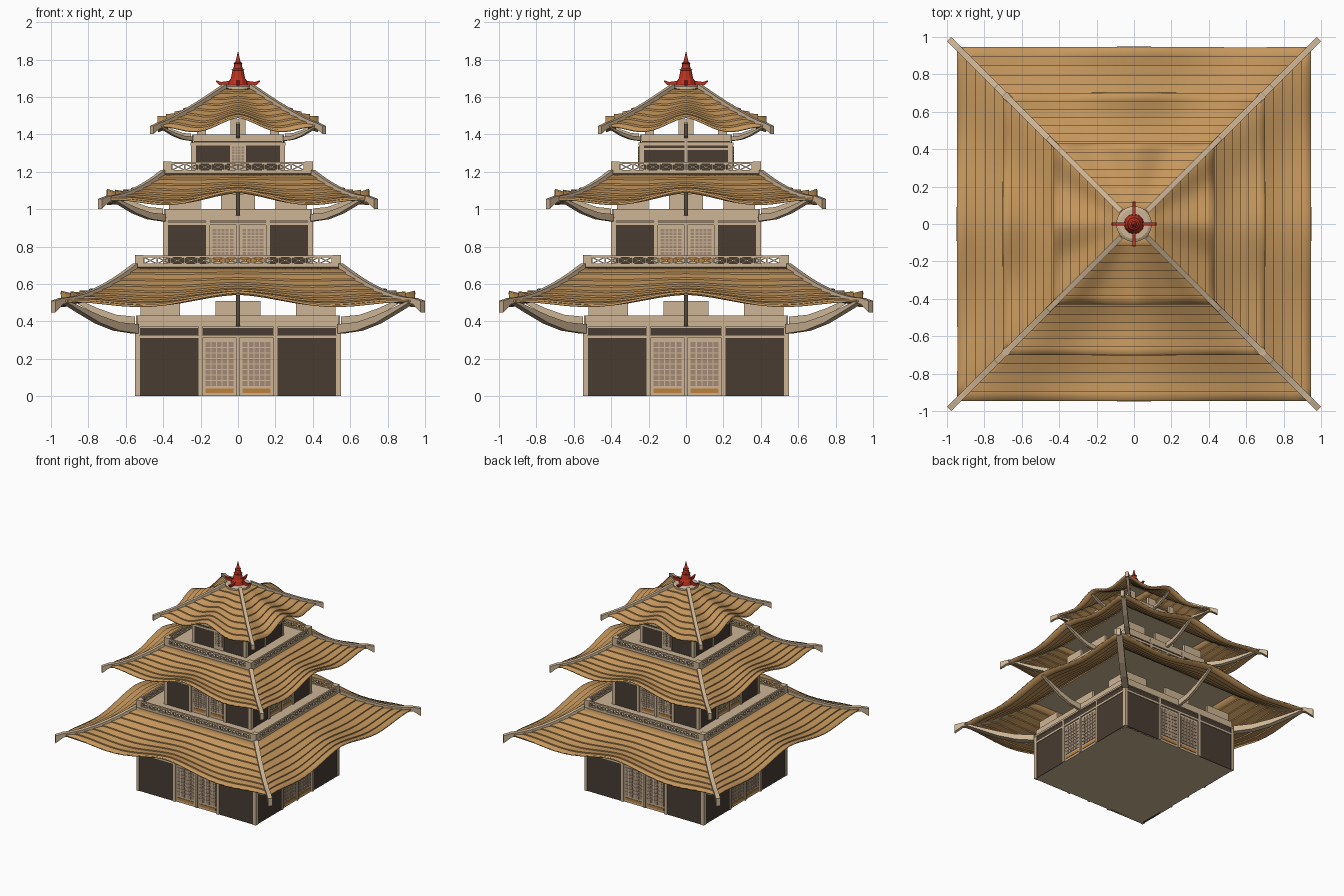
import bpy, bmesh, math
from mathutils import Vector, Matrix

if "Cube" in bpy.data.objects:
    bpy.data.objects.remove(bpy.data.objects["Cube"])


def mat(name, rgb):
    m = bpy.data.materials.new(name)
    m.diffuse_color = (*rgb, 1)
    m.use_nodes = True
    m.node_tree.nodes["Principled BSDF"].inputs["Base Color"].default_value = m.diffuse_color
    return m


BEIGE = mat("pale_wood", (0.61, 0.46, 0.30))
DARK = mat("dark_panel", (0.065, 0.045, 0.032))
ROOF = mat("roof_tan", (0.56, 0.31, 0.11))
RED = mat("red_finial", (0.51, 0.03, 0.013))
ORANGE = mat("orange_wood", (0.51, 0.22, 0.045))
TAUPE = mat("lattice_fill", (0.36, 0.25, 0.18))


def finish(name, bm, m):
    me = bpy.data.meshes.new(name)
    bm.to_mesh(me)
    bm.free()
    me.materials.append(m)
    ob = bpy.data.objects.new(name, me)
    bpy.context.collection.objects.link(ob)
    return ob


def boxes(name, items, m, sides=(0, 1, 2, 3)):
    """items: (x0, x1, y0, y1, z0, z1[, tilt]) on the front side, turned to each side"""
    bm = bmesh.new()
    for k in sides:
        turn = Matrix.Rotation(k * math.pi / 2, 4, 'Z')
        for b in items:
            x0, x1, y0, y1, z0, z1 = b[:6]
            mx = turn @ Matrix.Translation(((x0 + x1) / 2, (y0 + y1) / 2, (z0 + z1) / 2))
            if len(b) > 6:
                mx = mx @ Matrix.Rotation(b[6], 4, 'Y')
            bmesh.ops.create_cube(bm, size=1, matrix=mx @ Matrix.Diagonal((x1 - x0, y1 - y0, z1 - z0, 1)))
    return finish(name, bm, m)


def strips(name, lower, upper, width, m, diagonal):
    """Upright curved plate between two (r, z) lines, repeated on four directions"""
    bm = bmesh.new()
    s = math.sqrt(2) if diagonal else 1
    for k in range(4):
        a = k * math.pi / 2 + (math.pi / 4 if diagonal else 0)
        d = Vector((math.cos(a), math.sin(a), 0))
        n = Vector((-d.y, d.x, 0)) * width / 2
        rows = []
        for (r0, z0), (r1, z1) in zip(lower, upper):
            lo, hi = d * r0 * s + Vector((0, 0, z0)), d * r1 * s + Vector((0, 0, z1))
            rows.append([bm.verts.new(p) for p in (lo - n, lo + n, hi + n, hi - n)])
        for p, q in zip(rows, rows[1:]):
            for i in range(4):
                bm.faces.new((p[i], p[(i + 1) % 4], q[(i + 1) % 4], q[i]))
        bm.faces.new(rows[0][::-1])
        bm.faces.new(rows[-1])
    bmesh.ops.recalc_face_normals(bm, faces=bm.faces)
    return finish(name, bm, m)


def lathe(name, profile, seg, m):
    bm = bmesh.new()
    vs = [bm.verts.new((r, 0, z)) for r, z in profile]
    es = [bm.edges.new(e) for e in zip(vs, vs[1:])]
    bmesh.ops.spin(bm, geom=vs + es, cent=(0, 0, 0), axis=(0, 0, 1), angle=2 * math.pi, steps=seg)
    bmesh.ops.remove_doubles(bm, verts=bm.verts, dist=1e-4)
    bmesh.ops.recalc_face_normals(bm, faces=bm.faces)
    return finish(name, bm, m)


def roof(tag, r0, R, z_top, z_eave, power, courses):
    # stepped, concave roof with waved eaves
    def base(t):
        return z_top - (z_top - z_eave) * (1 - (1 - t) ** power)

    def wave(u, t):
        return t ** 1.5 * (0.025 * (math.cos(2 * math.pi * u) - 1) + 0.05 * (1 - u))

    rings = []
    for i in range(courses):
        rings += [(i / courses, 0), ((i + 1) / courses, 0.009)]
    N = 24
    bm = bmesh.new()
    for k in range(4):
        turn = Matrix.Rotation(k * math.pi / 2, 3, 'Z')
        grid = []
        for t, dz in rings:
            r = r0 + (R - r0) * t
            grid.append([bm.verts.new(turn @ Vector((u * r, -r, base(t) + wave(abs(u), t) + dz)))
                         for u in (2 * j / N - 1 for j in range(N + 1))])
        for a, b in zip(grid, grid[1:]):
            for j in range(N):
                bm.faces.new((a[j], b[j], b[j + 1], a[j + 1]))
    bmesh.ops.remove_doubles(bm, verts=bm.verts, dist=1e-4)
    ob = finish(tag + "_roof", bm, ROOF)
    sol = ob.modifiers.new("thickness", 'SOLIDIFY')
    sol.thickness, sol.offset = 0.012, -1
    bpy.context.view_layer.objects.active = ob
    ob.select_set(True)
    bpy.ops.object.shade_smooth_by_angle(angle=math.radians(25))
    ob.select_set(False)
    # corner ridges with drooping tips
    w = 0.022 + 0.012 * R
    path = [(r0 + (R - r0) * i / 10, base(i / 10)) for i in range(11)]
    tip = 0.02 + 0.025 * R
    lower = [(r, z - 0.012) for r, z in path] + [(R + tip, z_eave - 0.02 - 0.04 * R)]
    upper = [(r, z + 0.02) for r, z in path] + [(R + tip, z_eave + 0.005)]
    strips(tag + "_corner_ridges", lower, upper, w, BEIGE, True)


def brackets(tag, r, z, s, mid_rise):
    # crescent arms carrying the eaves
    lo = [(0, 0), (.1, .015), (.2, .055), (.3, .115), (.38, .165)]
    hi = [(0, .05), (.1, .06), (.2, .095), (.3, .14), (.38, .178)]

    def place(pts, rise):
        return [(r + x * s, z + y * s + rise) for x, y in pts]
    strips(tag + "_corner_brackets", place(lo, 0), place(hi, 0), 0.05 * s, BEIGE, True)
    strips(tag + "_middle_brackets", place(lo, mid_rise), place(hi, mid_rise), 0.022, BEIGE, False)


def body(tag, h, z0, z1, gap_mid, gap_out):
    boxes(tag + "_body", [(-h + .01, h - .01, -h + .01, h - .01, z0, z1)], BEIGE, (0,))
    boxes(tag + "_corner_posts", [(-h, -h + .025, -h, -h + .025, z0, z1 - .045)], BEIGE)
    boxes(tag + "_top_beam", [(-h, h, -h - .003, -h + .02, z1 - .06, z1 - .045),
                              (-h + .02, h - .02, -h + .004, -h + .03, z1 - .045, z1)], BEIGE)
    # plates in the open gap under the roof
    y0, y1 = -h + .03, -h + .05
    boxes(tag + "_roof_supports", [(-gap_mid, gap_mid, y0, y1, z1, z1 + .08)] +
          [(min(s * gap_out, s * (h - .03)), max(s * gap_out, s * (h - .03)), y0, y1, z1, z1 + .08)
           for s in (-1, 1)], BEIGE)


def walls(tag, h, z0, zt, d):
    # dark panels and frieze, then the sliding lattice doors
    y = -h + .005
    xs = [(-h + .025, -d - .02), (d + .02, h - .025)]
    boxes(tag + "_wall_panels", [(a, b, y, y + .02, z0, zt) for a, b in xs], DARK)
    boxes(tag + "_frieze_panels", [(a, b, y, y + .02, zt + .018, zt + .055)
                                   for a, b in xs + [(-d, d)]], DARK)
    boxes(tag + "_door_posts", [(s * (d + .01) - .01, s * (d + .01) + .01, -h - .002, -h + .02, z0, zt + .06)
                                for s in (-1, 1)] + [(-.008, .008, -h, -h + .02, z0, zt)] +
          [(-h, h, -h, -h + .02, zt, zt + .015)], BEIGE)
    fill, bars, kick = [], [], []
    for s in (-1, 1):
        a, b = sorted((s * .025, s * (d - .015)))
        za, zb = z0 + .055, zt - .02
        fill.append((a, b, y + .001, y + .02, za, zb))
        kick.append((a, b, y + .001, y + .02, z0 + .018, z0 + .04))
        for i in range(1, 5):
            x = a + (b - a) * i / 5
            bars.append((x - .003, x + .003, y - .003, y + .01, za, zb))
        for i in range(1, 8):
            z = za + (zb - za) * i / 8
            bars.append((a, b, y - .003, y + .01, z - .003, z + .003))
    boxes(tag + "_door_lattice_fill", fill, TAUPE)
    boxes(tag + "_door_lattice_bars", bars, BEIGE)
    boxes(tag + "_door_kick_boards", kick, ORANGE)


def balcony(tag, h, z, cells):
    boxes(tag + "_balcony_floor", [(-h, h, -h, h, z - .02, z)], BEIGE, (0,))
    y0, y1 = -h, -h + .012
    items = [(-h, -h + .045, y0, y0 + .045, z, z + .055),
             (-h, h, y0, y1, z + .042, z + .053), (-h, h, y0, y1, z, z + .008)]
    w = 2 * (h - .045) / cells
    tilt = math.atan2(.036, w)
    L = math.hypot(.036, w) / 2
    for i in range(cells):
        x = -h + .045 + w * (i + .5)
        for s in (-1, 1):
            items.append((x - L, x + L, y0 + .003, y0 + .009, z + .022, z + .028, s * tilt))
        items.append((x + w / 2 - .004, x + w / 2 + .004, y0, y1, z, z + .05))
    boxes(tag + "_balcony_railing", items, BEIGE)


# ground storey
body("lower", .55, 0, .43, .12, .31)
walls("lower", .55, 0, .31, .19)
brackets("lower", .55, .335, 1, .04)
roof("lower", .55, .945, .69, .505, 1.7, 8)
balcony("lower", .55, .70, 14)

# middle storey
body("middle", .40, .70, 1.0, .09, .2)
walls("middle", .40, .70, .915, .15)
brackets("middle", .40, .935, .77, .03)
roof("middle", .40, .70, 1.19, 1.05, 1.7, 7)
balcony("middle", .40, 1.20, 10)

# top storey: plain panels, small door front and back, split panels on the sides
body("upper", .25, 1.20, 1.40, .04, .17)
boxes("upper_wall_panels", [(-.235, .235, -.247, -.23, 1.20, 1.365)], DARK)
boxes("upper_side_battens", [(-.007, .007, -.252, -.23, 1.20, 1.37),
                             (-.235, .235, -.252, -.23, 1.315, 1.328)], BEIGE, (1, 3))
boxes("upper_door", [(-.042, .042, -.252, -.23, 1.20, 1.345)], BEIGE, (0, 2))
boxes("upper_door_fill", [(-.032, .032, -.254, -.24, 1.23, 1.335)], TAUPE, (0, 2))
boxes("upper_door_bars", [(x - .002, x + .002, -.256, -.245, 1.23, 1.335) for x in (-.016, 0, .016)] +
      [(-.032, .032, -.256, -.245, 1.23 + i * .015, 1.234 + i * .015) for i in range(1, 7)], BEIGE, (0, 2))
brackets("upper", .25, 1.365, .46, .015)
roof("upper", .07, .43, 1.65, 1.44, 1.2, 8)

# finial
lathe("finial_base_disc", [(0, 1.64), (.095, 1.64), (.095, 1.655), (.08, 1.663), (0, 1.663)], 24, BEIGE)
lathe("finial_spire", [(0, 1.66), (.055, 1.66), (.045, 1.69), (.038, 1.70), (.03, 1.74), (.034, 1.745),
                       (.024, 1.752), (.02, 1.775), (.024, 1.78), (.014, 1.787), (0, 1.845)], 12, RED)
strips("finial_fins", [(0, 1.66), (.07, 1.66), (.1, 1.663), (.12, 1.685)],
       [(0, 1.72), (.05, 1.685), (.09, 1.68), (.115, 1.688)], .014, RED, False)
